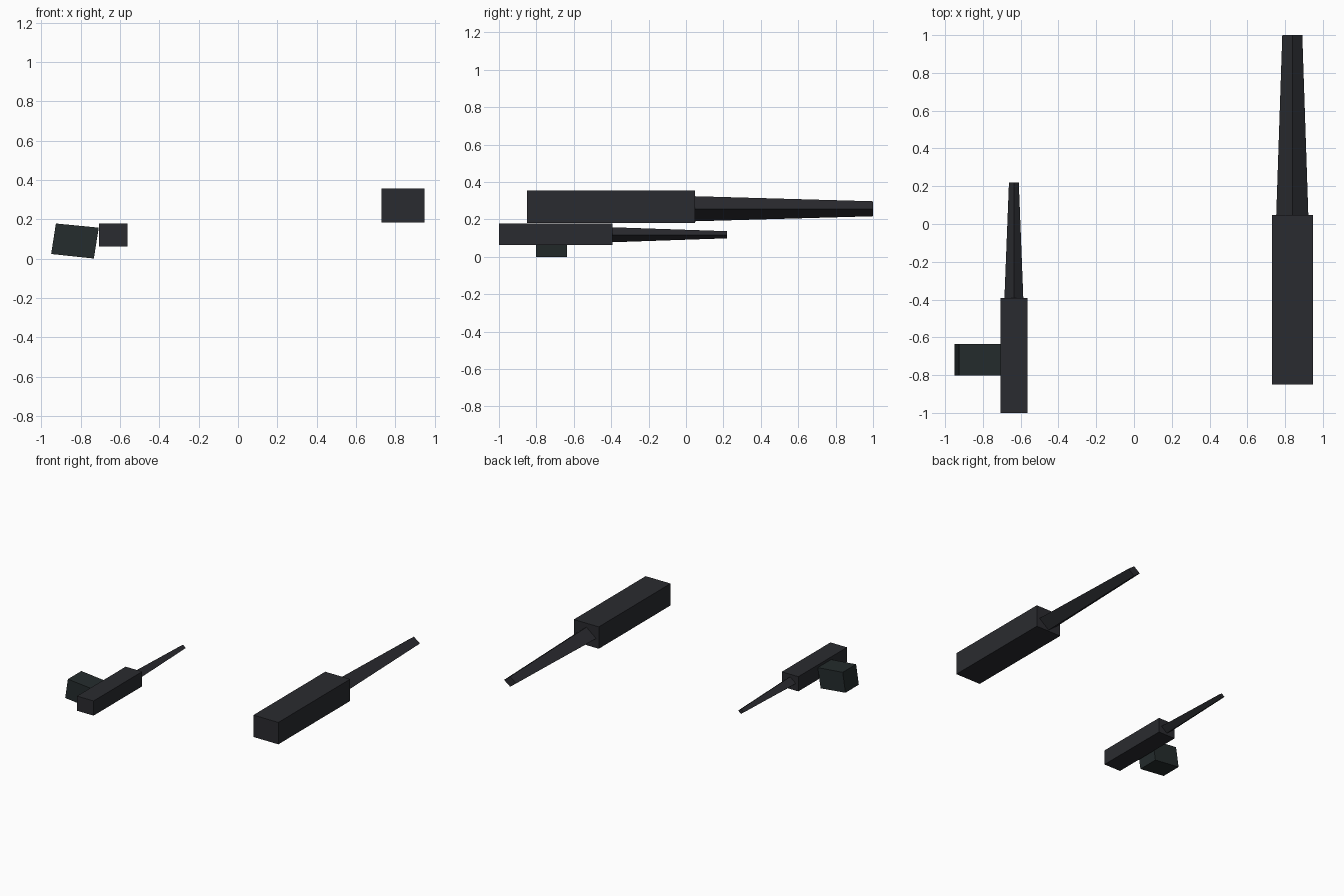
import bpy
from mathutils import Vector

if "Cube" in bpy.data.objects:
    bpy.data.objects.remove(bpy.data.objects["Cube"])


def paint(name, rgb):
    mat = bpy.data.materials.new(name)
    mat.diffuse_color = (*rgb, 1)
    mat.use_nodes = True
    mat.node_tree.nodes["Principled BSDF"].inputs["Base Color"].default_value = mat.diffuse_color
    return mat


dark = paint("dark_metal", (0.023, 0.024, 0.029))
dark_green = paint("dark_green_metal", (0.018, 0.025, 0.026))


def loft(name, near, far, y0, y1, mat):
    """Flat-faced solid between two (x, z) outlines, counter-clockwise from the front."""
    n = len(near)
    verts = [(x, y0, z) for x, z in near] + [(x, y1, z) for x, z in far]
    faces = [tuple(range(n)), tuple(range(2 * n - 1, n - 1, -1))]
    faces += [(i, i + n, (i + 1) % n + n, (i + 1) % n) for i in range(n)]
    mesh = bpy.data.meshes.new(name)
    mesh.from_pydata([Vector(v) for v in verts], [], faces)
    mesh.materials.append(mat)
    obj = bpy.data.objects.new(name, mesh)
    bpy.context.collection.objects.link(obj)
    return obj


def rect(x0, x1, z0, z1):
    return [(x0, z0), (x1, z0), (x1, z1), (x0, z1)]


def diamond(x, z, rx, rz):
    return [(x, z - rz), (x + rx, z), (x, z + rz), (x - rx, z)]


# Large gun: square body and tapered four-sided barrel
body = rect(0.73, 0.948, 0.182, 0.355)
loft("large_gun_body", body, body, -0.85, 0.047, dark)
loft("large_gun_barrel", diamond(0.838, 0.257, 0.085, 0.067),
     diamond(0.838, 0.257, 0.053, 0.04), 0.047, 1.0, dark)

# Small gun
body = rect(-0.708, -0.563, 0.062, 0.178)
loft("small_gun_body", body, body, -1.0, -0.392, dark)
loft("small_gun_barrel", diamond(-0.636, 0.118, 0.05, 0.04),
     diamond(-0.636, 0.118, 0.026, 0.019), -0.392, 0.22, dark)

# Slanted mounting block beside the small gun
block = [(-0.95, 0.023), (-0.733, 0.0), (-0.708, 0.157), (-0.926, 0.178)]
loft("mounting_block", block, block, -0.802, -0.635, dark_green)
